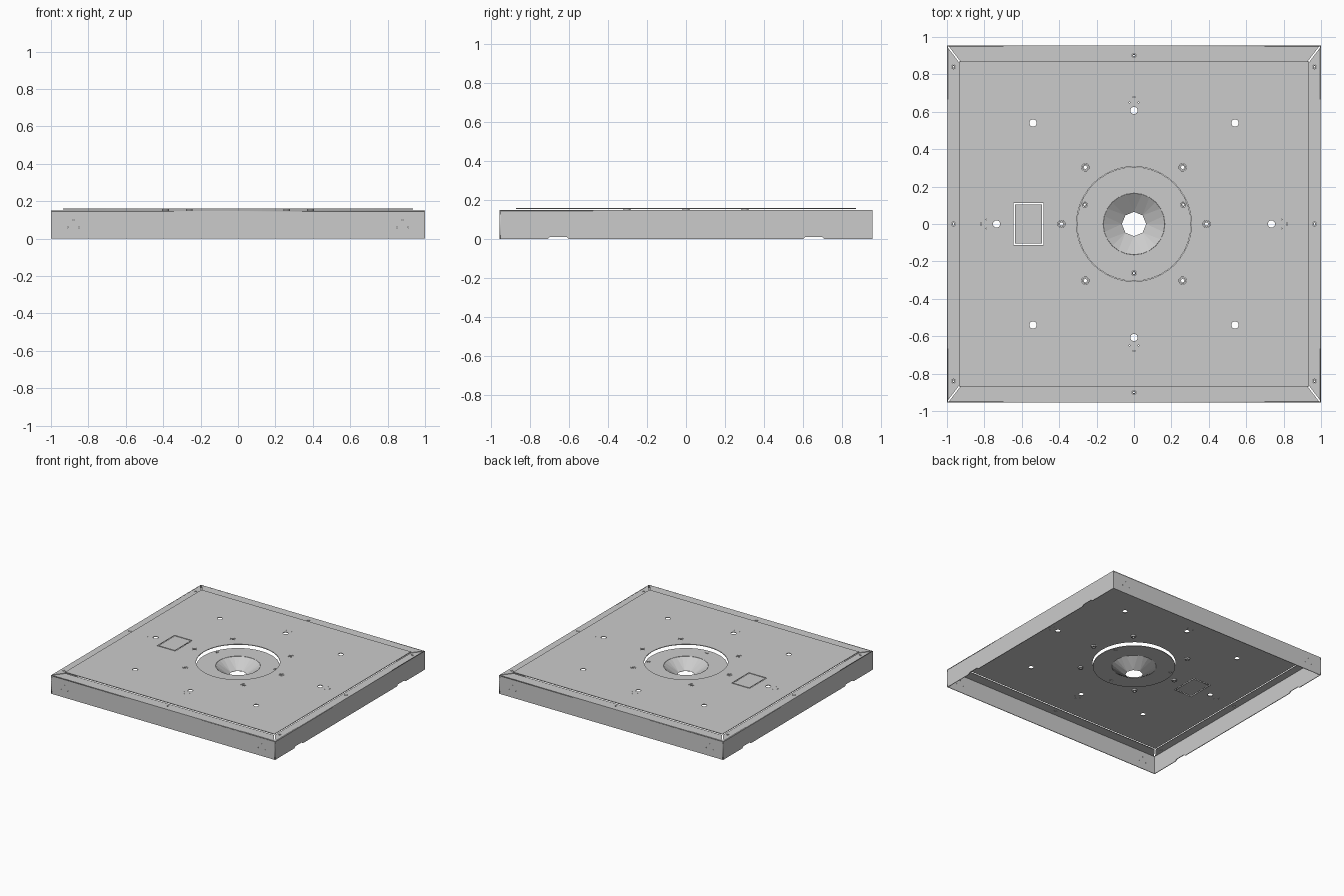
import bpy, bmesh
from math import sin, cos, pi
from mathutils import Matrix

if "Cube" in bpy.data.objects:
    bpy.data.objects.remove(bpy.data.objects["Cube"])

T = 0.005          # sheet thickness
X, Y = 1.0, 0.955  # outer half sizes
IX, IY = 0.935, 0.87


def ring(x, y, r, n=10):
    return [(x + r * cos(2 * pi * i / n), y + r * sin(2 * pi * i / n)) for i in range(n)]


def rect(x0, x1, y0, y1):
    return [(x0, y0), (x1, y0), (x1, y1), (x0, y1)]


def sheet(name, outlines, matrix, thickness=T):
    """Flat filled sheet; inner outlines become holes."""
    cu = bpy.data.curves.new(name, 'CURVE')
    cu.dimensions = '2D'
    cu.fill_mode = 'BOTH'
    cu.extrude = thickness / 2
    for pts in outlines:
        sp = cu.splines.new('POLY')
        sp.points.add(len(pts) - 1)
        for p, (x, y) in zip(sp.points, pts):
            p.co = (x, y, 0, 1)
        sp.use_cyclic_u = True
    tmp = bpy.data.objects.new(name + "_outline", cu)
    bpy.context.collection.objects.link(tmp)
    bpy.context.view_layer.update()
    dg = bpy.context.evaluated_depsgraph_get()
    me = bpy.data.meshes.new_from_object(tmp.evaluated_get(dg))
    bpy.data.objects.remove(tmp)
    me.transform(matrix)
    me.name = name
    ob = bpy.data.objects.new(name, me)
    bpy.context.collection.objects.link(ob)
    return ob


def at(z):
    return Matrix.Translation((0, 0, z))


# Top plate with mounting holes, pilot holes, centre opening and hatch opening
mounts = [(a * 0.54, b * 0.54) for a in (-1, 1) for b in (-1, 1)]
mounts += [(0, 0.607), (0, -0.607), (0.735, 0), (-0.735, 0)]
inserts = [(a * 0.26, b * 0.303) for a in (-1, 1) for b in (-1, 1)] + [(0.388, 0), (-0.388, 0)]
holes = [ring(x, y, 0.02) for x, y in mounts] + [ring(x, y, 0.02, 16) for x, y in inserts]
for s in (-1, 1):
    for d, w in ((0.65, 0.024), (0.678, 0.005)):
        for k in (-1, 1):
            holes.append(ring(k * w, s * d, 0.003, 6))
            holes.append(ring(s * (d + 0.14), k * w, 0.003, 6))
holes += [ring(0, 0, 0.307, 48), rect(-0.645, -0.484, -0.111, 0.111)]
sheet("top_plate", [rect(-IX, IX, -IY, IY)] + holes, at(0.1575))
sheet("hatch_panel", [rect(-0.637, -0.492, -0.103, 0.103)], at(0.1575))
for x, y in inserts:
    sheet("threaded_insert", [ring(x, y, 0.018, 16), ring(x, y, 0.009)], at(0.152), 0.016)

# Rim flanges, mitred at the corners with a narrow slit
g = 0.006
for s in (-1, 1):
    front = [(-X + g, s * Y), (X - g, s * Y), (IX - g, s * IY), (-IX + g, s * IY)]
    side = [(s * X, -Y + g), (s * X, Y - g), (s * IX, IY - g), (s * IX, -IY + g)]
    sheet("end_flange", [front, ring(0, s * 0.9, 0.011, 12)], at(0.1475))
    sheet("side_flange", [side] + [ring(s * 0.965, y, 0.011, 12) for y in (-0.84, 0, 0.84)], at(0.1475))
    sheet("rim_screw", [ring(0, s * 0.9, 0.0095, 12), ring(0, s * 0.9, 0.005, 8)], at(0.1475))
    for y in (-0.84, 0, 0.84):
        sheet("rim_screw", [ring(s * 0.965, y, 0.0095, 12), ring(s * 0.965, y, 0.005, 8)], at(0.1475))

# Skirt walls; the side walls have shallow notches along the floor
H = 0.15
up = Matrix.Rotation(pi / 2, 4, 'X')
turn = Matrix.Rotation(pi / 2, 4, 'Z')
notch = [(0.6, 0), (0.612, 0.012), (0.698, 0.012), (0.71, 0)]
base = [(-a, b) for a, b in reversed(notch)] + notch
profile = [(-Y, 0)] + base + [(Y, 0), (Y, H), (-Y, H)]
pilots = [ring(s * a, z, 0.003, 6) for s in (-1, 1) for a, z in ((0.85, 0.06), (0.88, 0.1), (0.91, 0.06))]
for s in (-1, 1):
    sheet("end_wall", [rect(-X, X, 0, H)] + pilots, Matrix.Translation((0, s * (Y - T / 2), 0)) @ up)
    sheet("side_wall", [profile], Matrix.Translation((s * (X - T / 2), 0, 0)) @ turn @ up)

# Recessed centre disc with three screws
DZ = 0.127
screws = [(-0.263, 0.103), (0.263, 0.103), (0, -0.263)]
sheet("centre_disc", [ring(0, 0, 0.305, 40), ring(0, 0, 0.165, 24)] +
      [ring(x, y, 0.014, 12) for x, y in screws], at(DZ))
for x, y in screws:
    sheet("disc_screw", [ring(x, y, 0.012, 12), ring(x, y, 0.006, 8)], at(DZ))

# Faceted funnel leading down to an octagonal opening
bm = bmesh.new()
edges = []
for r, z, n in ((0.165, DZ, 24), (0.066, DZ - 0.07, 8)):
    vs = [bm.verts.new((x, y, z)) for x, y in ring(0, 0, r, n)]
    edges += [bm.edges.new((vs[i], vs[(i + 1) % n])) for i in range(n)]
bmesh.ops.bridge_loops(bm, edges=edges)
bmesh.ops.recalc_face_normals(bm, faces=bm.faces)
me = bpy.data.meshes.new("funnel")
bm.to_mesh(me)
bm.free()
funnel = bpy.data.objects.new("funnel", me)
bpy.context.collection.objects.link(funnel)
mod = funnel.modifiers.new("thickness", 'SOLIDIFY')
mod.thickness = 0.003
mod.offset = 0
